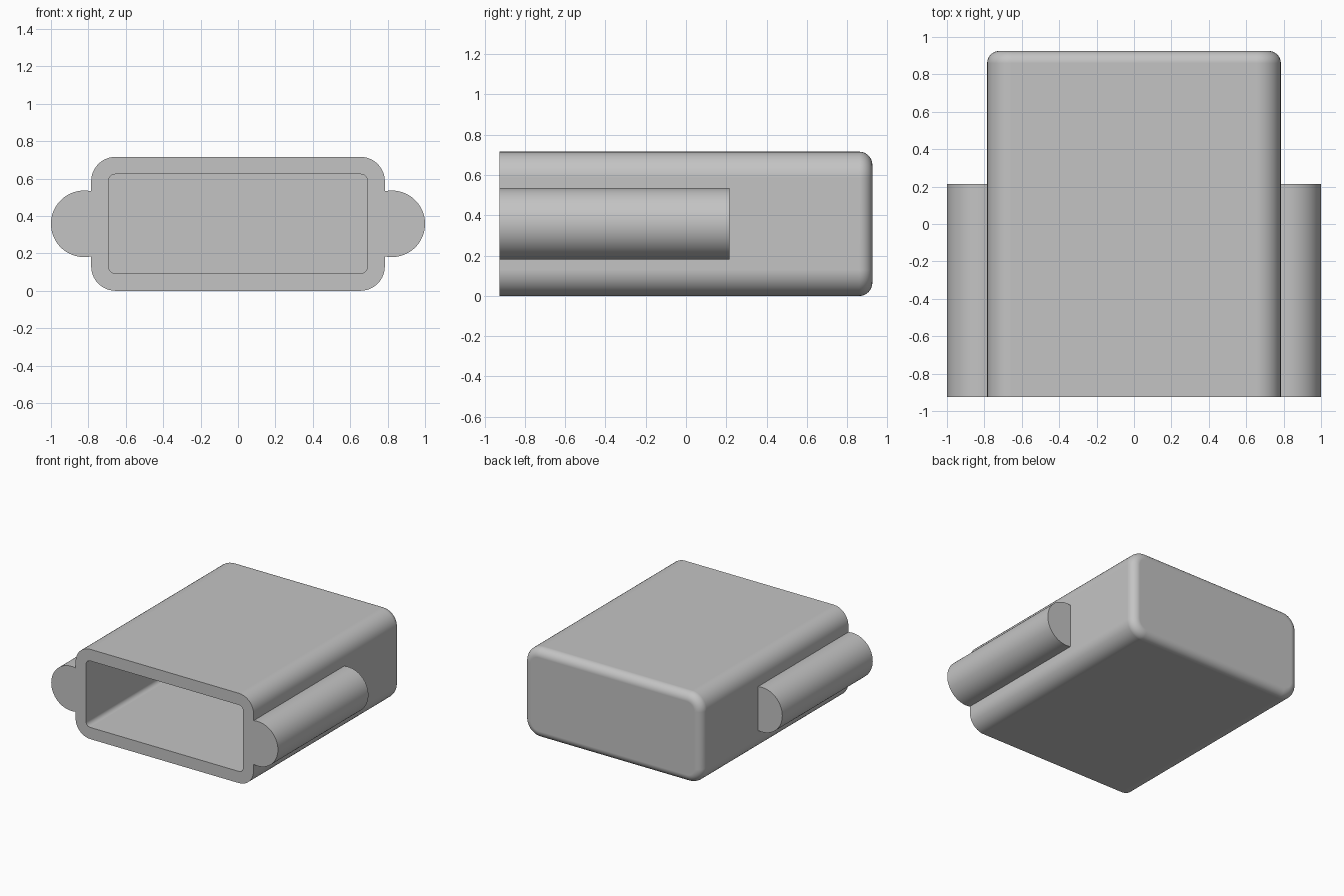
import bpy, bmesh, math
from math import sin, cos, pi

if "Cube" in bpy.data.objects:
    bpy.data.objects.remove(bpy.data.objects["Cube"])

FRONT, BACK, MID_Z = -0.925, 0.925, 0.358
HALF_W, HALF_H = 0.785, 0.358
CORNER, FILLET, WALL = 0.13, 0.065, 0.093
STEPS = 10

grey = bpy.data.materials.new("plain grey")
grey.use_nodes = True
colour = (0.55, 0.55, 0.55, 1)
grey.diffuse_color = colour
grey.node_tree.nodes["Principled BSDF"].inputs["Base Color"].default_value = colour


def rounded_ring(inset, radius, y):
    """Rounded rectangle across the body at depth y."""
    w, h = HALF_W - inset - radius, HALF_H - inset - radius
    points = []
    for q, (sx, sz) in enumerate([(1, 1), (-1, 1), (-1, -1), (1, -1)]):
        for i in range(STEPS + 1):
            a = (q + i / STEPS) * pi / 2
            points.append((sx * w + radius * cos(a), y,
                           MID_Z + sz * h + radius * sin(a)))
    return points


def loft(name, rings):
    """Skin a row of matching rings and cap both ends."""
    bm = bmesh.new()
    loops = [[bm.verts.new(p) for p in ring] for ring in rings]
    for a, b in zip(loops, loops[1:]):
        for i in range(len(a)):
            j = (i + 1) % len(a)
            bm.faces.new((a[i], a[j], b[j], b[i]))
    bm.faces.new(loops[0])
    bm.faces.new(loops[-1])
    bmesh.ops.recalc_face_normals(bm, faces=bm.faces)
    mesh = bpy.data.meshes.new(name)
    bm.to_mesh(mesh)
    bm.free()
    mesh.materials.append(grey)
    obj = bpy.data.objects.new(name, mesh)
    bpy.context.collection.objects.link(obj)
    bpy.ops.object.select_all(action='DESELECT')
    bpy.context.view_layer.objects.active = obj
    obj.select_set(True)
    bpy.ops.object.shade_smooth_by_angle(angle=math.radians(30))
    normals = obj.modifiers.new("even shading", 'WEIGHTED_NORMAL')
    normals.keep_sharp = True
    return obj


# Hollow sleeve: cavity floor, cavity walls, front rim, outer walls, back fillet
rings = [rounded_ring(WALL, 0.035, BACK - WALL),
         rounded_ring(WALL, 0.035, FRONT),
         rounded_ring(0, CORNER, FRONT)]
for i in range(STEPS + 1):
    a = i / STEPS * pi / 2
    inset = FILLET * (1 - cos(a))
    rings.append(rounded_ring(inset, CORNER - inset, BACK - FILLET + FILLET * sin(a)))
loft("sleeve_body", rings)

# Round side rails, cut flat where they meet the body
RAIL_R, RAIL_X, RAIL_BACK = 0.178, 0.822, 0.215
reach = math.acos((HALF_W - 0.005 - RAIL_X) / RAIL_R)
for name, side in (("left_rail", 1), ("right_rail", -1)):
    angles = [-reach + 2 * reach * i / 48 for i in range(49)]
    loft(name, [[(side * (RAIL_X + RAIL_R * cos(a)), y, MID_Z + RAIL_R * sin(a))
                 for a in angles] for y in (FRONT, RAIL_BACK)])
